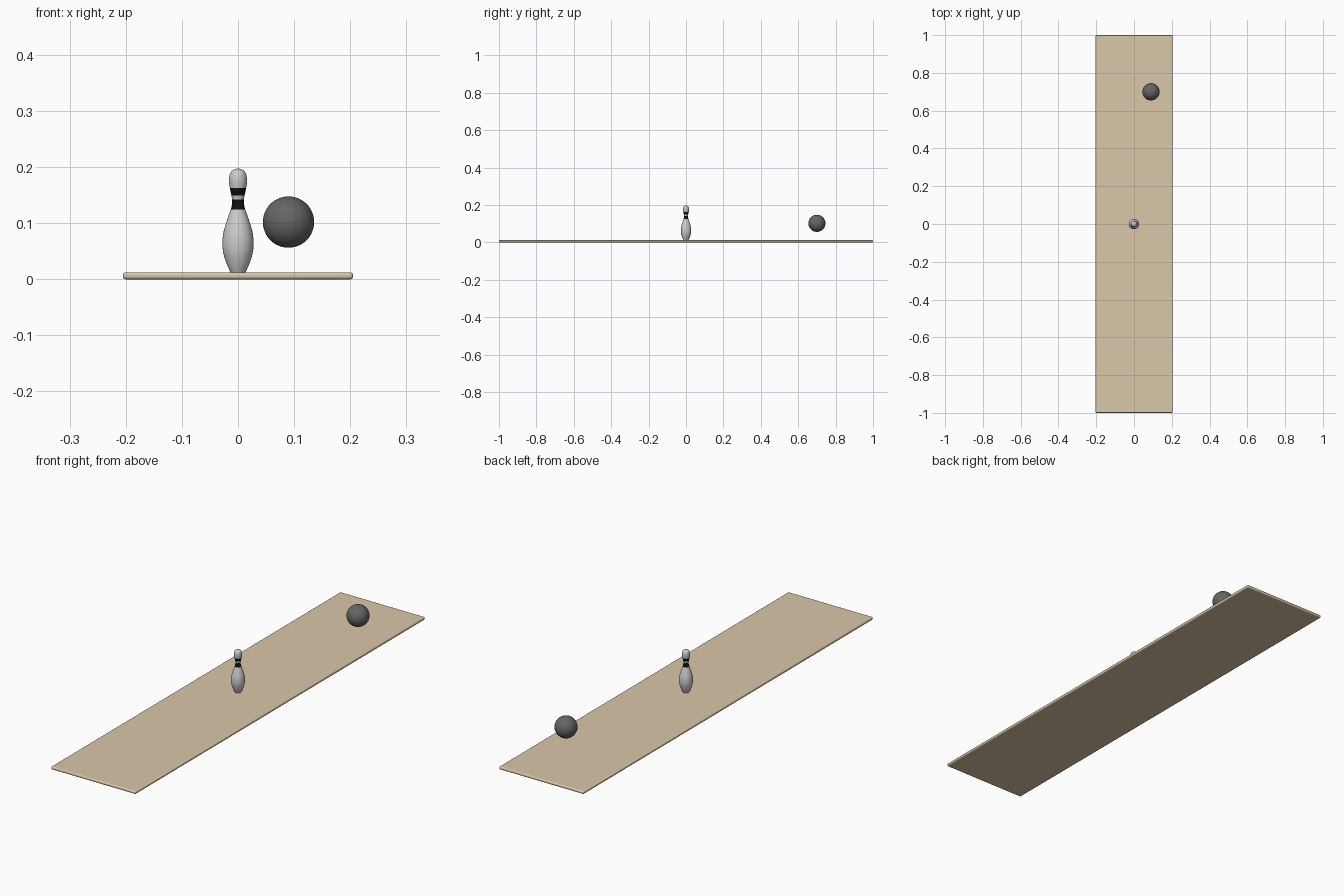
import bpy, bmesh, math

if "Cube" in bpy.data.objects:
    bpy.data.objects.remove(bpy.data.objects["Cube"])


def material(name, rgb):
    m = bpy.data.materials.new(name)
    m.diffuse_color = (*rgb, 1)
    m.use_nodes = True
    m.node_tree.nodes["Principled BSDF"].inputs["Base Color"].default_value = m.diffuse_color
    return m


def add_object(name, bm, smooth=True):
    bmesh.ops.recalc_face_normals(bm, faces=bm.faces)
    for f in bm.faces:
        f.smooth = smooth
    mesh = bpy.data.meshes.new(name)
    bm.to_mesh(mesh)
    bm.free()
    ob = bpy.data.objects.new(name, mesh)
    bpy.context.collection.objects.link(ob)
    return ob


def catmull(pts, n):
    # smooth curve through the profile points
    out = []
    for i in range(len(pts) - 1):
        a, b, c, d = (pts[max(0, min(len(pts) - 1, i + k))] for k in (-1, 0, 1, 2))
        for s in range(n):
            t = s / n
            out.append(tuple(0.5 * (2 * q + (r - p) * t + (2 * p - 5 * q + 4 * r - w) * t * t
                                    + (3 * q - p - 3 * r + w) * t ** 3)
                             for p, q, r, w in zip(a, b, c, d)))
    return out + [pts[-1]]


wood = material("wood", (0.70, 0.57, 0.40))
black = material("black", (0.005, 0.005, 0.005))
dark = material("dark_grey", (0.13, 0.13, 0.13))

TOP = 0.0125  # lane surface height

# lane: thin board with rounded edges
bm = bmesh.new()
bmesh.ops.create_cube(bm, size=1)
for v in bm.verts:
    v.co = (v.co.x * 0.41, v.co.y * 2, (v.co.z + 0.5) * TOP)
lane = add_object("lane", bm, False)
lane.data.materials.append(wood)
bev = lane.modifiers.new("rounded_edges", "BEVEL")
bev.width, bev.segments = 0.005, 4
bpy.context.view_layer.objects.active = lane
lane.select_set(True)
bpy.ops.object.shade_smooth_by_angle(angle=math.radians(40))

# pin: turned profile (radius, height) with two dark bands round the neck
profile = [(0.0135, TOP), (0.0205, 0.028), (0.0260, 0.046), (0.0278, 0.064), (0.0258, 0.084),
           (0.0195, 0.106), (0.0130, 0.124), (0.0107, 0.134), (0.0105, 0.142), (0.0116, 0.149),
           (0.0146, 0.163), (0.0160, 0.175), (0.0146, 0.187), (0.0095, 0.1945), (0.0, 0.1975)]
bm = bmesh.new()
verts = [bm.verts.new((r, 0, z)) for r, z in [(0, TOP)] + catmull(profile, 4)]
edges = [bm.edges.new(p) for p in zip(verts, verts[1:])]
bmesh.ops.spin(bm, geom=verts + edges, axis=(0, 0, 1), cent=(0, 0, 0),
               angle=math.tau, steps=48, use_duplicate=False)
bmesh.ops.remove_doubles(bm, verts=bm.verts, dist=1e-5)
for f in bm.faces:
    z = f.calc_center_median().z
    f.material_index = int(0.124 < z < 0.142 or 0.149 < z < 0.163)
pin = add_object("pin", bm)
pin.data.materials.append(None)
pin.data.materials.append(black)
for e in pin.data.edges:
    ring = [pin.data.vertices[i].co for i in e.vertices]
    e.use_edge_sharp = all(abs(c.z - TOP) < 1e-5 and c.xy.length > 0.01 for c in ring)

# ball: in flight just above the lane
bm = bmesh.new()
bmesh.ops.create_uvsphere(bm, u_segments=48, v_segments=24, radius=0.0457)
ball = add_object("ball", bm)
ball.location = (0.09, 0.70, 0.102)
ball.data.materials.append(dark)
